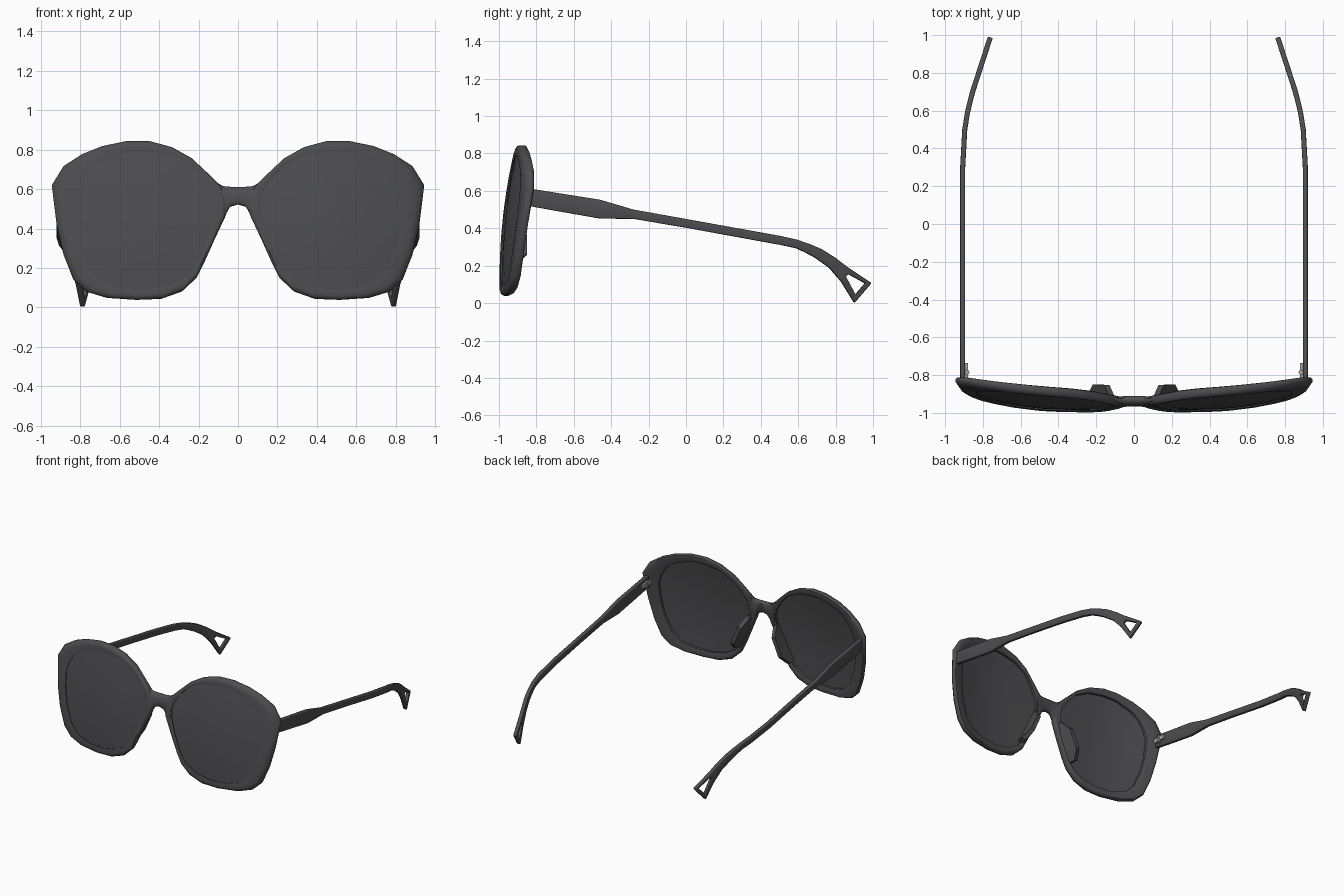
import bpy, bmesh, math
from mathutils import Vector

if "Cube" in bpy.data.objects:
    bpy.data.objects.remove(bpy.data.objects["Cube"])

dark = bpy.data.materials.new("dark_plastic")
dark.diffuse_color = (0.075, 0.075, 0.08, 1)
dark.use_nodes = True
dark.node_tree.nodes["Principled BSDF"].inputs["Base Color"].default_value = dark.diffuse_color
metal = bpy.data.materials.new("hinge_metal")
metal.diffuse_color = (0.4, 0.4, 0.41, 1)
metal.use_nodes = True
metal.node_tree.nodes["Principled BSDF"].inputs["Base Color"].default_value = metal.diffuse_color


def face_y(x, z):
    """Front surface of the wrapped, tilted eyewear front."""
    h = z - 0.4
    return -0.985 + 0.09 * h + 0.17 * h * h + 0.29 * max(0, abs(x) - 0.35) ** 2


def make(name, verts, faces, mat=dark, mirror=True, angle=35):
    bm = bmesh.new()
    vs = [bm.verts.new(v) for v in verts]
    for f in faces:
        bm.faces.new([vs[i] for i in f])
    bmesh.ops.recalc_face_normals(bm, faces=bm.faces[:])
    me = bpy.data.meshes.new(name)
    bm.to_mesh(me)
    bm.free()
    me.materials.append(mat)
    me.shade_smooth()
    me.set_sharp_from_angle(angle=math.radians(angle))
    ob = bpy.data.objects.new(name, me)
    bpy.context.collection.objects.link(ob)
    if mirror:
        m = ob.modifiers.new("Mirror", 'MIRROR')
        m.use_mirror_merge = False
    return ob


def loft(name, sections, closed=False, **kw):
    """Skin a list of equal-length closed cross-sections."""
    n, k = len(sections), len(sections[0])
    verts = [p for s in sections for p in s]
    faces = [(i * k + j, i * k + (j + 1) % k,
              (i + 1) % n * k + (j + 1) % k, (i + 1) % n * k + j)
             for i in range(n if closed else n - 1) for j in range(k)]
    if not closed:
        faces += [tuple(range(k)), tuple(range((n - 1) * k, n * k))]
    return make(name, verts, faces, **kw)


# Rim outline paired with lens opening: outer x, z, inner x, z
PAIRS = [
    (.055, .52, .11, .53), (.08, .61, .122, .58), (.16, .687, .16, .64),
    (.235, .757, .225, .717), (.335, .813, .337, .773), (.45, .844, .464, .793),
    (.565, .844, .565, .788), (.69, .818, .69, .747), (.79, .778, .76, .70),
    (.885, .717, .805, .635), (.945, .62, .834, .56), (.92, .418, .83, .44),
    (.885, .266, .808, .317), (.835, .14, .758, .19), (.77, .08, .69, .124),
    (.665, .048, .59, .094), (.515, .038, .464, .089), (.39, .043, .337, .114),
    (.285, .08, .25, .165), (.21, .15, .215, .21), (.17, .23, .19, .256),
    (.12, .342, .15, .36), (.06, .47, .115, .47)]
THICK = 0.052

# Rim: rounded section swept around the opening
SECTION = [(0, .35), (.12, .1), (.4, 0), (1, .15), (1, .85), (.4, 1), (.1, .9), (0, .65)]
rings = []
for ox, oz, ix, iz in PAIRS:
    ring = []
    for t, d in SECTION:
        x, z = ox + (ix - ox) * t, oz + (iz - oz) * t
        ring.append((x, face_y(x, z) + THICK * d, z))
    rings.append(ring)
loft("rim", rings, closed=True, angle=50)

# Lens: curved front and back shells of concentric rings
n = len(PAIRS)
cx, cz = 0.475, 0.44
scales = [1.01, .75, .5, .25]
verts, faces = [], []
for off in (0.013, 0.026):
    b = len(verts)
    for s in scales:
        for p in PAIRS:
            x, z = cx + (p[2] - cx) * s, cz + (p[3] - cz) * s
            verts.append((x, face_y(x, z) + off, z))
    verts.append((cx, face_y(cx, cz) + off, cz))
    c = len(verts) - 1
    for i in range(n):
        j = (i + 1) % n
        for r in range(len(scales) - 1):
            q = b + r * n
            faces.append((q + i, q + j, q + n + j, q + n + i))
        q = b + (len(scales) - 1) * n
        faces.append((q + i, q + j, c))
half = len(verts) // 2
faces += [(i, (i + 1) % n, half + (i + 1) % n, half + i) for i in range(n)]
make("lens", verts, faces)

# Bridge: flared bar between the rims (x, bottom z, top z)
right = [(0, .522, .612), (.04, .51, .612), (.075, .45, .615), (.105, .42, .632)]
secs = []
for x, lo, hi in [(-x, a, b) for x, a, b in right[:0:-1]] + right:
    m, r = (lo + hi) / 2, (hi - lo) / 2
    secs.append([(x, face_y(x, m + r * v) + THICK * d, m + r * v) for v, d in
                 [(-1, .35), (-.7, .08), (.7, .08), (1, .35), (1, .65), (.7, .95), (-.7, .95), (-1, .65)]])
loft("bridge", secs, mirror=False, angle=50)

# Nose pads: wedges behind the nasal edge (x, z, back y)
pads = []
for x, z, back in [(.08, .45, -.915), (.108, .385, -.852), (.168, .25, -.85), (.2, .19, -.91)]:
    front = face_y(x, z) + 0.025
    pads.append([(x, front, z), (x + .04, front, z + .015),
                 (x + .05, back, z + .02), (x + .022, back, z + .008)])
loft("nose_pad", pads, angle=25)

# Temple arm: side profile strip (y, top z, bottom z) ending in an open triangle
STRIP = [(-.845, .614, .52), (-.65, .583, .485), (-.46, .553, .452), (-.28, .5, .45),
         (0, .45, .403), (.3, .396, .348), (.5, .36, .312), (.59, .34, .293)]
top = [(y, a) for y, a, b in STRIP] + [(.66, .316), (.725, .288), (.80, .24), (.865, .19)]
low = [(y, b) for y, a, b in STRIP] + [(.635, .272), (.69, .243), (.765, .19), (.83, .115)]
tip = [(.99, .107), (.90, .002)]
hole = [(.868, .155), (.957, .106), (.905, .045), (.852, .143)]


def arm_x(y):
    path = [(-1, .907), (.3, .907), (.5, .896), (.6, .88), (.7, .855), (.8, .822), (1, .757)]
    for (y0, x0), (y1, x1) in zip(path, path[1:]):
        if y <= y1:
            return x0 + (x1 - x0) * (y - y0) / (y1 - y0)


k = len(top)
verts = [(arm_x(y), y, z) for y, z in top + low + tip + hole]
faces = [(i, i + 1, k + i + 1, k + i) for i in range(k - 1)]
T, L, R, Q, A = k - 1, 2 * k - 1, 2 * k, 2 * k + 1, 2 * k + 2
faces += [(T, R, A + 1, A), (R, Q, A + 2, A + 1), (Q, L, A + 3, A + 2), (L, T, A, A + 3)]
arm = make("temple_arm", verts, faces, mirror=False)
s = arm.modifiers.new("Solidify", 'SOLIDIFY')
s.thickness, s.offset = 0.027, 0
b = arm.modifiers.new("Bevel", 'BEVEL')
b.width, b.segments, b.limit_method, b.angle_limit = 0.005, 2, 'ANGLE', math.radians(50)
arm.modifiers.new("Mirror", 'MIRROR').use_mirror_merge = False

# Hinges: small plate and barrel on the inside of each arm
def disc(x, y, z, r):
    return [(x + r * math.cos(a * math.pi / 5), y + r * math.sin(a * math.pi / 5), z) for a in range(10)]


loft("hinge_barrel", [disc(.884, -.785, z, .013) for z in (.535, .585)], mat=metal)
loft("hinge_plate", [[(x, y, z) for x, z in [(.88, .545), (.898, .545), (.898, .575), (.88, .575)]]
                     for y in (-.83, -.735)], mat=metal)
